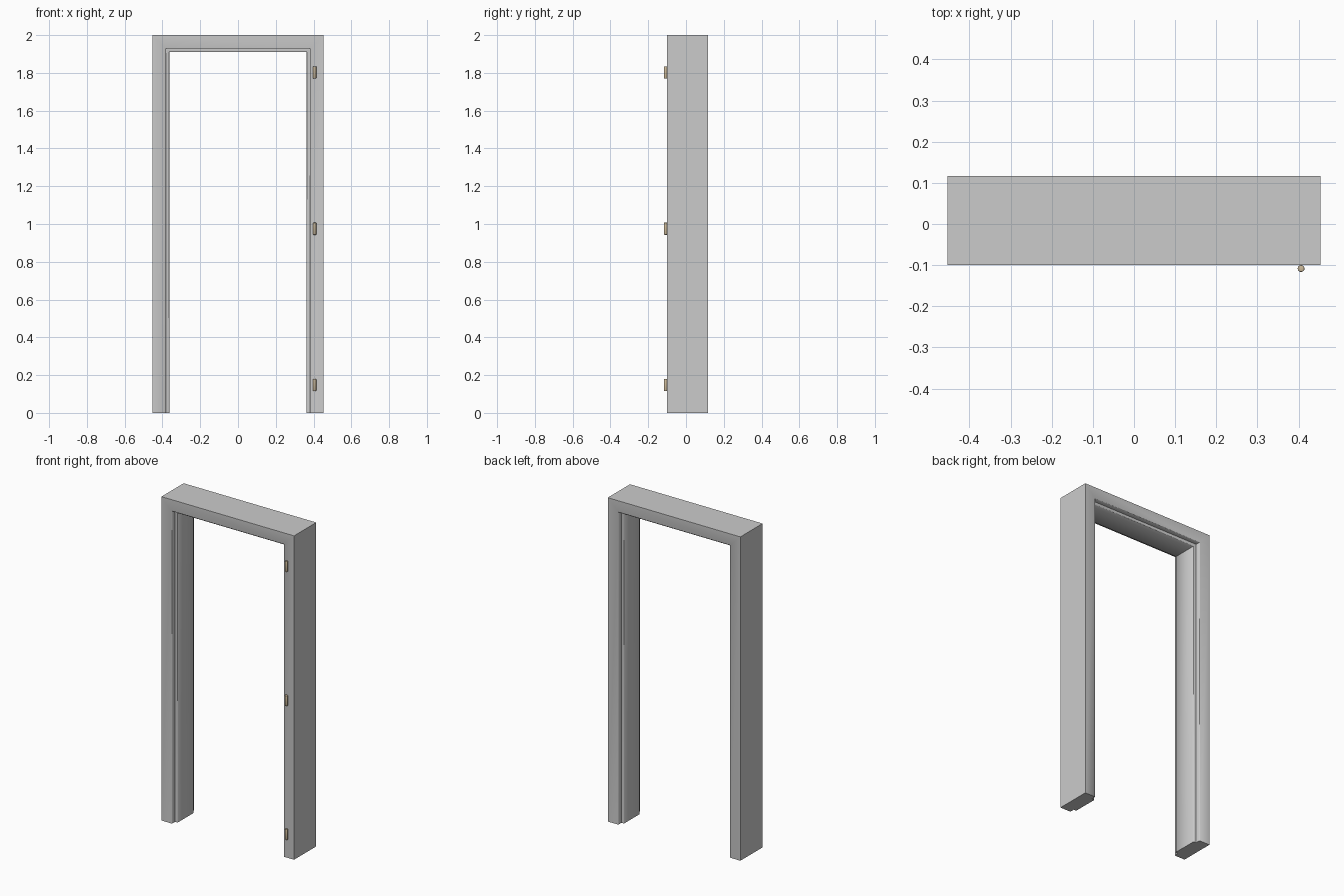
import bpy, bmesh

if "Cube" in bpy.data.objects:
    bpy.data.objects.remove(bpy.data.objects["Cube"])

HALF_W, TOP = 0.453, 2.0
FRONT, BACK = -0.10, 0.1165
FACE, STOP = 0.072, 0.09      # face width, width including the door stop
REBATE, R = 0.03, 0.003       # rebate depth, small corner radius

# Jamb cross-section: (inset from the outer edge, y)
profile = [
    (0, FRONT), (FACE - R, FRONT), (FACE, FRONT + R),
    (FACE, FRONT + REBATE), (STOP - R, FRONT + REBATE), (STOP, FRONT + REBATE + R),
    (STOP, BACK - REBATE - R), (STOP - R, BACK - REBATE), (FACE, BACK - REBATE),
    (FACE, BACK - R), (FACE - R, BACK), (0, BACK),
]


def finish(name, bm, angle):
    bmesh.ops.recalc_face_normals(bm, faces=bm.faces)
    mesh = bpy.data.meshes.new(name)
    bm.to_mesh(mesh)
    bm.free()
    ob = bpy.data.objects.new(name, mesh)
    bpy.context.collection.objects.link(ob)
    bpy.ops.object.select_all(action='DESELECT')
    ob.select_set(True)
    bpy.context.view_layer.objects.active = ob
    bpy.ops.object.shade_smooth_by_angle(angle=angle)
    return ob


# Door frame: profile swept up, across and down with mitred corners
bm = bmesh.new()
rings = []
for side, at_top in ((-1, False), (-1, True), (1, True), (1, False)):
    rings.append([bm.verts.new((side * (HALF_W - u), y, TOP - u if at_top else 0))
                  for u, y in profile])
n = len(profile)
for a, b in zip(rings, rings[1:]):
    for i in range(n):
        j = (i + 1) % n
        bm.faces.new((a[i], a[j], b[j], b[i]))
bm.faces.new(rings[0])
bm.faces.new(rings[-1])
finish("door_frame", bm, 0.85)

# Hinge barrels on the right jamb
brass = bpy.data.materials.new("hinge_metal")
brass.diffuse_color = (0.62, 0.5, 0.33, 1)
brass.use_nodes = True
brass.node_tree.nodes["Principled BSDF"].inputs["Base Color"].default_value = brass.diffuse_color
for k, z in enumerate((0.148, 0.975, 1.803)):
    bm = bmesh.new()
    bmesh.ops.create_cone(bm, cap_ends=True, segments=16, radius1=0.0083,
                          radius2=0.0083, depth=0.064)
    rims = [e for e in bm.edges if abs(e.verts[0].co.z - e.verts[1].co.z) < 1e-5]
    bmesh.ops.bevel(bm, geom=rims, offset=0.002, segments=2, affect='EDGES', profile=0.5)
    bmesh.ops.translate(bm, verts=bm.verts, vec=(0.406, -0.1082, z))
    hinge = finish(f"hinge_barrel_{k + 1}", bm, 0.6)
    hinge.data.materials.append(brass)
